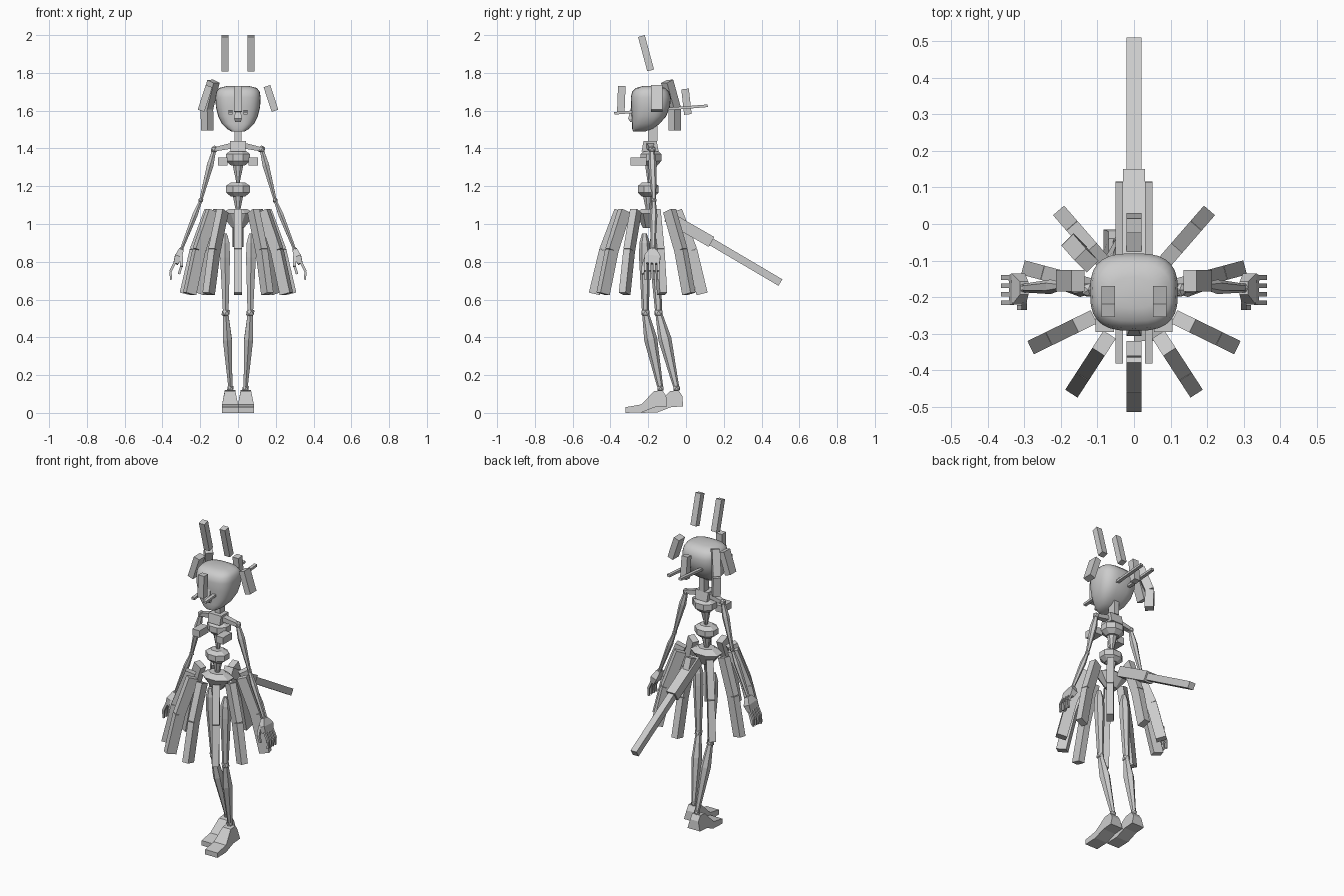
import bpy, bmesh, math
from mathutils import Vector

cube = bpy.data.objects.get("Cube")
if cube:
    bpy.data.objects.remove(cube, do_unlink=True)

grey = bpy.data.materials.new("plain_grey")
grey.use_nodes = True
COLOUR = (0.6, 0.6, 0.6, 1)
grey.diffuse_color = COLOUR
grey.node_tree.nodes["Principled BSDF"].inputs["Base Color"].default_value = COLOUR
X, Y, Z = Vector((1, 0, 0)), Vector((0, 1, 0)), Vector((0, 0, 1))


def finish(name, bm):
    bmesh.ops.recalc_face_normals(bm, faces=bm.faces)
    mesh = bpy.data.meshes.new(name)
    bm.to_mesh(mesh)
    bm.free()
    mesh.materials.append(grey)
    obj = bpy.data.objects.new(name, mesh)
    bpy.context.collection.objects.link(obj)
    return obj


def loft(name, rings):
    """Skin a list of closed rings and cap both ends."""
    bm = bmesh.new()
    rows = [[bm.verts.new(p) for p in ring] for ring in rings]
    n = len(rows[0])
    for a, b in zip(rows, rows[1:]):
        for i in range(n):
            j = (i + 1) % n
            bm.faces.new((a[i], a[j], b[j], b[i]))
    bm.faces.new(rows[0])
    bm.faces.new(rows[-1])
    return finish(name, bm)


def bone(name, start, end, sections, ref=X, sides=4):
    """Straight bone: sections are (fraction, width along ref, depth)."""
    a, b = Vector(start), Vector(end)
    d = (b - a).normalized()
    u = (ref - d * ref.dot(d)).normalized()
    v = d.cross(u)
    k = math.sqrt(2) if sides == 4 else 1
    angles = [math.tau * (i + 0.5) / sides for i in range(sides)]
    return loft(name, [[a.lerp(b, t) + u * (w / 2 * k * math.cos(q)) + v * (h / 2 * k * math.sin(q))
                        for q in angles] for t, w, h in sections])


def beam(name, start, end, w, h, ref=X):
    return bone(name, start, end, [(0, w, h), (1, w, h)], ref)


def joint(name, centre, r):
    bm = bmesh.new()
    bmesh.ops.create_icosphere(bm, subdivisions=1, radius=r)
    bmesh.ops.translate(bm, verts=bm.verts, vec=centre)
    finish(name, bm)


# Head: rounded-box rings given as height, half width, front y, back y
head_rows = [(1.49, .035, -.28, -.215), (1.505, .06, -.285, -.175), (1.53, .085, -.285, -.14),
             (1.57, .105, -.288, -.105), (1.62, .117, -.29, -.085), (1.67, .12, -.292, -.08),
             (1.70, .115, -.285, -.09), (1.72, .10, -.265, -.11), (1.73, .06, -.23, -.145)]


def rounded_ring(z, half, front, back, n=28):
    ring = []
    for i in range(n):
        c, s = math.cos(math.tau * i / n), math.sin(math.tau * i / n)
        ring.append((half * math.copysign(abs(c) ** .7, c),
                     (front + back) / 2 + (back - front) / 2 * math.copysign(abs(s) ** .7, s), z))
    return ring


head = loft("head", [rounded_ring(*row) for row in head_rows])
bpy.context.view_layer.objects.active = head
head.select_set(True)
bpy.ops.object.shade_smooth_by_angle(angle=math.radians(45))
head.select_set(False)
bone("nose", (0, -.28, 1.62), (0, -.285, 1.54), [(0, .025, .02), (.8, .04, .045), (1, .03, .02)])

# Loose hair locks and the two pins through the head
beam("front_lock", (0, -.34, 1.73), (0, -.345, 1.595), .04, .04)
beam("back_lock", (0, -.005, 1.715), (0, .01, 1.58), .04, .04)
for s, side in ((1, "left"), (-1, "right")):
    beam(side + "_ear_lock", (s * .087 - s * .017, -.187, 1.813), (s * .07, -.236, 1.995), .037, .037)
    beam(side + "_side_lock", (s * .153, -.155, 1.73), (s * .196, -.155, 1.60), .037, .06)
    beam(side + "_hair_pin", (s * .04, -.38, 1.586), (s * .04, .115, 1.626), .02, .014)
diagonal = Vector((1, -1, 0))
beam("ponytail_upper", (-.13, -.10, 1.755), (-.165, -.06, 1.61), .05, .045, diagonal)
beam("ponytail_lower", (-.165, -.06, 1.61), (-.162, -.06, 1.495), .05, .045, diagonal)

# Torso stack
beam("neck", (0, -.175, 1.53), (0, -.175, 1.44), .035, .05)
bone("collar", (0, -.19, 1.44), (0, -.19, 1.385), [(0, .085, .07), (1, .08, .09)])
TORSO = [(0, .08, .07), (.25, .14, .12), (.7, .14, .12), (1, .08, .07)]
bone("ribcage", (0, -.185, 1.39), (0, -.185, 1.31), TORSO, sides=8)
bone("upper_spine", (0, -.19, 1.32), (0, -.195, 1.21), [(0, .065, .06), (1, .015, .015)], sides=8)
bone("abdomen", (0, -.20, 1.22), (0, -.20, 1.145), TORSO, sides=8)
bone("lower_spine", (0, -.20, 1.15), (0, -.20, 1.06), [(0, .06, .06), (1, .02, .02)], sides=8)
bone("pelvis", (0, -.20, 1.08), (0, -.20, .98), [(0, .10, .08), (.25, .20, .14), (1, .07, .06)], sides=8)

# Skirt: two-part strips fanned around the waist, narrow side tangential
for degrees in (0, 33, 64, 105, 139, 180, -139, -105, -64, -33):
    q = math.radians(degrees)
    out = Vector((math.sin(q), -math.cos(q), 0))
    tangent = out.cross(Z)
    hub = Vector((0, -.20, 0))
    top, mid, low = (hub + out * r + Z * z for r, z in ((.15, 1.07), (.23, .86), (.285, .63)))
    beam("skirt_strip_upper", top, mid, .04, .06, tangent)
    beam("skirt_strip_lower", mid, low, .04, .06, tangent)

# Tail
beam("tail_base", (0, -.10, 1.04), (0, .135, .905), .06, .06)
beam("tail_tip", (0, .135, .905), (0, .50, .69), .04, .04)

# Arms and hands
for s, side in ((1, "left"), (-1, "right")):
    def at(x, y, z):
        return Vector((s * x, y, z))
    shoulder, elbow, wrist = at(.125, -.18, 1.395), at(.197, -.17, 1.125), at(.30, -.175, .865)
    knuckle = at(.33, -.18, .79)
    beam(side + "_breast", at(.08, -.21, 1.33), at(.08, -.295, 1.33), .05, .042)
    bone(side + "_collar_bone", at(.03, -.19, 1.415), shoulder, [(0, .04, .03), (1, .025, .022)], Y)
    joint(side + "_shoulder", shoulder, .021)
    bone(side + "_upper_arm", shoulder, elbow,
         [(0, .022, .025), (.3, .04, .045), (1, .018, .022)], sides=6)
    joint(side + "_elbow", elbow, .015)
    bone(side + "_forearm", elbow, wrist,
         [(0, .018, .02), (.3, .032, .04), (1, .018, .024)], sides=6)
    joint(side + "_wrist", wrist, .014)
    bone(side + "_palm", wrist, knuckle, [(0, .035, .025), (.5, .085, .04), (1, .08, .025)], Y)
    for i in range(4):
        y = -.215 + i * .023
        bend = at(.357, y, .75)
        beam(side + "_finger_base", at(.333, y, .80), bend, .013, .013)
        beam(side + "_finger_tip", bend, at(.355, y, .705), .011, .011)
    beam(side + "_thumb_base", at(.30, -.21, .83), at(.30, -.228, .775), .016, .016)
    beam(side + "_thumb_tip", at(.30, -.228, .775), at(.313, -.228, .735), .013, .013)

# Legs, mid-stride: the left one leads
FOOT = [(.035, .035), (.03, .09), (.01, .12), (-.035, .115), (-.10, .045),
        (-.185, .03), (-.185, 0), (-.10, .003), (-.03, .03)]
for s, side, hip_y, knee_y, ankle_y in ((1, "left", -.22, -.215, -.135), (-1, "right", -.17, -.145, -.05)):
    hip = Vector((s * .07, hip_y, .95))
    knee = Vector((s * .065, knee_y, .53))
    ankle = Vector((s * .04, ankle_y, .13))
    bone(side + "_thigh", hip, knee,
         [(0, .025, .025), (.12, .055, .055), (.3, .06, .06), (1, .034, .036)], sides=6)
    joint(side + "_knee", knee, .025)
    bone(side + "_shin", knee, ankle,
         [(0, .03, .035), (.35, .055, .07), (1, .024, .03)], sides=6)
    joint(side + "_ankle", ankle, .02)
    loft(side + "_foot", [[(s * .042 + e * (.042 if z < .05 else .028), ankle_y + y, z)
                           for y, z in FOOT] for e in (-1, 1)])
